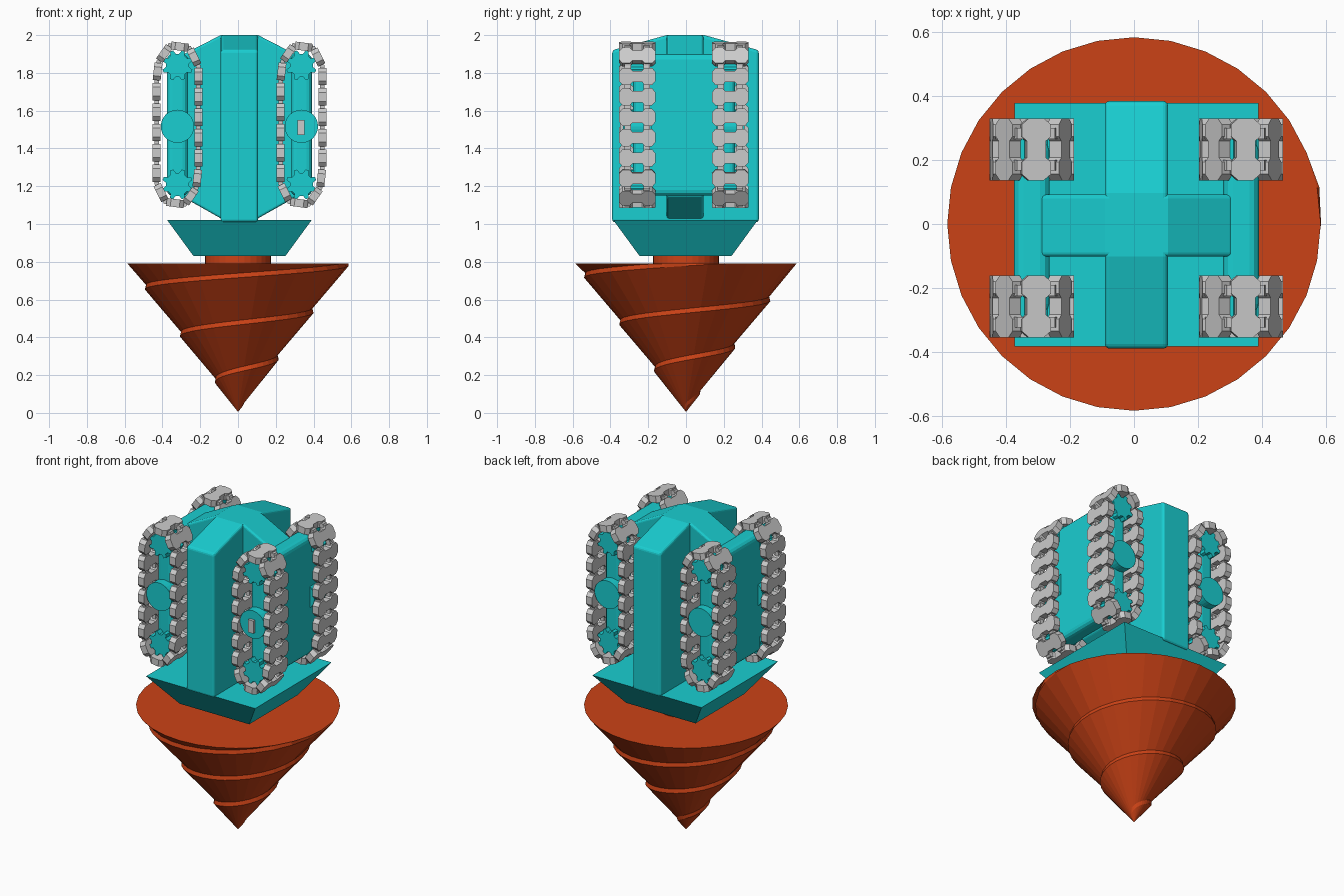
import bpy, bmesh, math
from mathutils import Vector, Matrix

if "Cube" in bpy.data.objects:
    bpy.data.objects.remove(bpy.data.objects["Cube"])

CX, CY = 0.0075, -0.005


def material(name, color):
    m = bpy.data.materials.new(name)
    m.diffuse_color = color
    m.use_nodes = True
    m.node_tree.nodes["Principled BSDF"].inputs["Base Color"].default_value = m.diffuse_color
    return m


TEAL = material("teal", (0.01, 0.62, 0.64, 1))
RUST = material("rust", (0.60, 0.055, 0.008, 1))


def finish(bm, name, mat=None, bevel=0):
    bmesh.ops.remove_doubles(bm, verts=bm.verts, dist=1e-5)
    bmesh.ops.recalc_face_normals(bm, faces=bm.faces)
    me = bpy.data.meshes.new(name)
    bm.to_mesh(me)
    bm.free()
    ob = bpy.data.objects.new(name, me)
    bpy.context.collection.objects.link(ob)
    if mat:
        me.materials.append(mat)
    if bevel:
        b = ob.modifiers.new("bevel", 'BEVEL')
        b.width, b.segments, b.limit_method = bevel, 3, 'ANGLE'
        b.angle_limit = math.radians(40)
    return ob


def prism(bm, pts, lo, hi, M=Matrix()):
    """Extrude a 2D outline from lo to hi along local z, then place it with M."""
    a = [bm.verts.new(M @ Vector((x, y, lo))) for x, y in pts]
    b = [bm.verts.new(M @ Vector((x, y, hi))) for x, y in pts]
    bm.faces.new(a)
    bm.faces.new(b)
    for i in range(len(pts)):
        j = (i + 1) % len(pts)
        bm.faces.new((a[i], a[j], b[j], b[i]))


def axes(x, y, z, at):
    return Matrix.Translation(at) @ Matrix((x, y, z)).transposed().to_4x4()


def mirrored(half):
    return half + [(-x, y) for x, y in reversed(half)]


def circle(r, n):
    return [(r * math.cos(2 * math.pi * i / n), r * math.sin(2 * math.pi * i / n)) for i in range(n)]


X, Y, Z = Vector((1, 0, 0)), Vector((0, 1, 0)), Vector((0, 0, 1))

# Drill bit: cone with a rising helical ledge
SEG, PITCH, ZT, RT = 32, 0.25, 0.79, 0.585


def drill_point(bm, i, dz, dr):
    z = 0.04 + PITCH * i / SEG + dz
    zc = min(max(z, 0.005), ZT)
    off = dr * min(1, zc / 0.2) if z < ZT else 0
    r = max(0, RT * (zc - 0.005) / (ZT - 0.005) + off) if z > 0.005 else 0
    a = 2 * math.pi * i / SEG
    return bm.verts.new((r * math.cos(a), r * math.sin(a), zc))


bm = bmesh.new()
ids = range(-2 * SEG, 5 * SEG)
outer = [drill_point(bm, i, -0.012, 0.010) for i in ids]
inner = [drill_point(bm, i, 0.012, -0.014) for i in ids]
for i in range(len(ids) - SEG - 1):
    bm.faces.new((outer[i], outer[i + 1], inner[i + 1], inner[i]))
    bm.faces.new((inner[i], inner[i + 1], outer[i + 1 + SEG], outer[i + SEG]))
bmesh.ops.dissolve_degenerate(bm, dist=1e-5, edges=bm.edges)
bm.faces.new([bm.verts.new((x, y, ZT)) for x, y in circle(RT, SEG)])
finish(bm, "drill_bit", RUST)

# Neck between drill and base
bm = bmesh.new()
prism(bm, circle(0.175, 32), 0.78, 0.84)
finish(bm, "drill_neck", RUST)

# Flared base
bm = bmesh.new()
bmesh.ops.create_cube(bm, size=1)
for v in bm.verts:
    top = v.co.z > 0
    sx = 0.382 if top else 0.243
    v.co = (CX + math.copysign(sx, v.co.x), CY / 2 + math.copysign(sx, v.co.y), 1.02 if top else 0.83)
finish(bm, "flared_base", TEAL)

# Main body: front-to-back column and crossbar, both with sloped tops
bm = bmesh.new()
prism(bm, mirrored([(0.388, 1.01), (0.388, 1.92), (0.10, 2.0)]), -0.099, 0.099,
      axes(Y, Z, X, (CX, CY / 2, 0)))
finish(bm, "body_column", TEAL, 0.015)
bm = bmesh.new()
prism(bm, mirrored([(0.099, 1.03), (0.303, 1.145), (0.303, 1.895), (0.099, 2.0)]), -0.097, 0.097,
      axes(X, Z, -Y, (CX, CY, 0)))
finish(bm, "body_crossbar", TEAL, 0.012)

# Track link outline (across, along) and the loop the links follow (x, z)
LINK = mirrored([(0.026, -0.030), (0.040, -0.046), (0.078, -0.046), (0.097, -0.024),
                 (0.097, 0.024), (0.078, 0.046), (0.040, 0.046), (0.026, 0.030)])
quarter = [(0.110, 0.31), (0.065, 0.405), (0.03, 0.425)]
LOOP = quarter + [(-x, z) for x, z in reversed(quarter)]
LOOP += [(-x, -z) for x, z in LOOP]
LOOP = [Vector(p) for p in LOOP]
LINKS = 18


def along(s):
    i = 0
    while True:
        a, b = LOOP[i % len(LOOP)], LOOP[(i + 1) % len(LOOP)]
        d = (b - a).length
        if s <= d:
            return a.lerp(b, s / d)
        s -= d
        i += 1


LENGTH = sum((LOOP[i] - LOOP[i - 1]).length for i in range(len(LOOP)))
STEP = LENGTH / LINKS


def box(bm, x0, x1, y0, y1, z0, z1):
    prism(bm, [(x0, y0), (x1, y0), (x1, y1), (x0, y1)], z0, z1)


MID = 1.525
GEAR = []
for k in range(8):
    for da, r in ((-14, 0.062), (-6, 0.082), (6, 0.082), (14, 0.062)):
        a = math.radians(k * 45 + da + 22.5)
        GEAR.append((r * math.cos(a), r * math.sin(a)))

for sx, side in ((-1, "left"), (1, "right")):
    x = CX + sx * 0.328
    # Rounded panel that carries the front and back tracks
    bm = bmesh.new()
    box(bm, x - 0.056, x + 0.056, -0.28, 0.26, 1.15, 1.90)
    finish(bm, side + "_track_frame", TEAL, 0.03)
    for sy, end in ((-1, "front"), (1, "back")):
        y = -0.012 + sy * 0.246
        name = f"{end}_{side}_"
        # Chain of plates with pairs of connecting tabs
        bm = bmesh.new()
        for k in range(LINKS):
            p, q = along(k * STEP), along(((k + 1) % LINKS) * STEP)
            c = (p + q) / 2
            t = (q - p).normalized()
            T = Vector((t.x, 0, t.y))
            N = Vector((t.y, 0, -t.x))
            M = axes(Y, T, N, (x + c.x, y, MID + c.y))
            prism(bm, LINK, -0.02, 0.022, M)
            for u in (-0.05, 0.05):
                prism(bm, [(u - 0.017, -0.06), (u + 0.017, -0.06), (u + 0.017, 0.06), (u - 0.017, 0.06)],
                      -0.012, 0.012, M)
        finish(bm, name + "track_chain")
        # Toothed sprockets and central hub
        bm = bmesh.new()
        for z in (MID - 0.315, MID + 0.315):
            prism(bm, GEAR, -0.06, 0.06, axes(X, Z, -Y, (x, y, z)))
        finish(bm, name + "sprockets", TEAL)
        bm = bmesh.new()
        prism(bm, circle(0.088, 32), -0.075, 0.075, axes(X, Z, -Y, (x, y, 1.517)))
        finish(bm, name + "hub", TEAL)

# Small block on the front right hub
bm = bmesh.new()
box(bm, 0.315, 0.352, -0.35, -0.30, 1.47, 1.55)
finish(bm, "hub_block")
